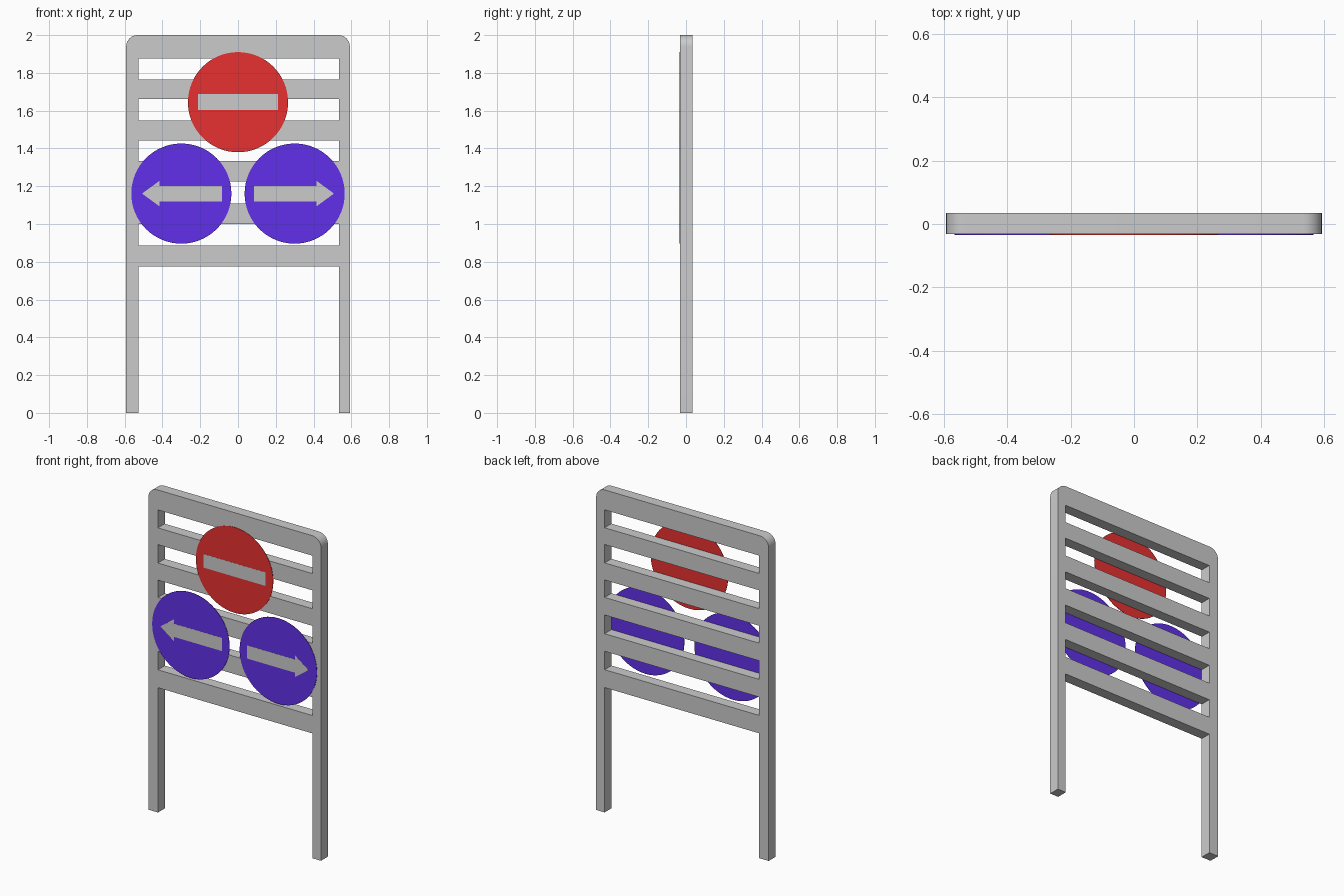
import bpy
from math import sin, cos, pi, radians

if "Cube" in bpy.data.objects:
    bpy.data.objects.remove(bpy.data.objects["Cube"])


def material(name, color):
    m = bpy.data.materials.new(name)
    m.diffuse_color = color
    m.use_nodes = True
    m.node_tree.nodes["Principled BSDF"].inputs["Base Color"].default_value = m.diffuse_color
    return m


def panel(name, loops, y_front, y_back, mat=None):
    """Flat plate from x/z outlines (inner loops are holes), spanning y_front..y_back."""
    cu = bpy.data.curves.new(name, 'CURVE')
    cu.dimensions = '2D'
    cu.fill_mode = 'BOTH'
    cu.extrude = (y_back - y_front) / 2
    for pts in loops:
        s = cu.splines.new('POLY')
        s.points.add(len(pts) - 1)
        for p, (x, z) in zip(s.points, pts):
            p.co = (x, z, 0, 1)
        s.use_cyclic_u = True
    ob = bpy.data.objects.new(name, cu)
    bpy.context.collection.objects.link(ob)
    ob.location.y = (y_front + y_back) / 2
    ob.rotation_euler.x = radians(90)
    bpy.ops.object.select_all(action='DESELECT')
    ob.select_set(True)
    bpy.context.view_layer.objects.active = ob
    bpy.ops.object.convert(target='MESH')
    ob = bpy.context.object
    bpy.ops.object.shade_smooth_by_angle(angle=radians(30))
    if mat:
        ob.data.materials.clear()
        ob.data.materials.append(mat)
    return ob


def arc(cx, cz, r, a0, a1, n):
    return [(cx + r * cos(a0 + (a1 - a0) * i / n),
             cz + r * sin(a0 + (a1 - a0) * i / n)) for i in range(n + 1)]


def rect(x0, x1, z0, z1):
    return [(x0, z0), (x1, z0), (x1, z1), (x0, z1)]


red = material("red", (0.8, 0.03, 0.03, 1))
blue = material("blue", (0.12, 0.03, 0.82, 1))

# Frame: two legs, rounded top corners, five slots between the rails
W, L, R, C = 0.592, -0.527, 0.534, 0.06
outline = ([(L, 0), (L, 0.774), (R, 0.774), (R, 0), (W, 0)]
           + arc(W - C, 2 - C, C, 0, pi / 2, 8)
           + arc(C - W, 2 - C, C, pi / 2, pi, 8)
           + [(-W, 0)])
slots = [(0.885, 0.999), (1.108, 1.224), (1.333, 1.441), (1.547, 1.661), (1.765, 1.876)]
panel("frame", [outline] + [rect(L, R, a, b) for a, b in slots], -0.032, 0.035)

# Round sign faces
for name, x, z, mat in (("stop_disc", 0, 1.645, red),
                        ("left_disc", -0.3, 1.161, blue),
                        ("right_disc", 0.3, 1.161, blue)):
    panel(name, [arc(x, z, 0.265, 0, 2 * pi, 64)[:-1]], -0.0343, -0.032, mat)

# Grey bar and arrows on the discs
panel("stop_bar", [rect(-0.213, 0.213, 1.604, 1.688)], -0.035, -0.0343)
arrow = [(0.085, 1.12), (0.415, 1.12), (0.415, 1.093), (0.508, 1.161),
         (0.415, 1.229), (0.415, 1.202), (0.085, 1.202)]
panel("right_arrow", [arrow], -0.035, -0.0343)
panel("left_arrow", [[(-x, z) for x, z in reversed(arrow)]], -0.035, -0.0343)
